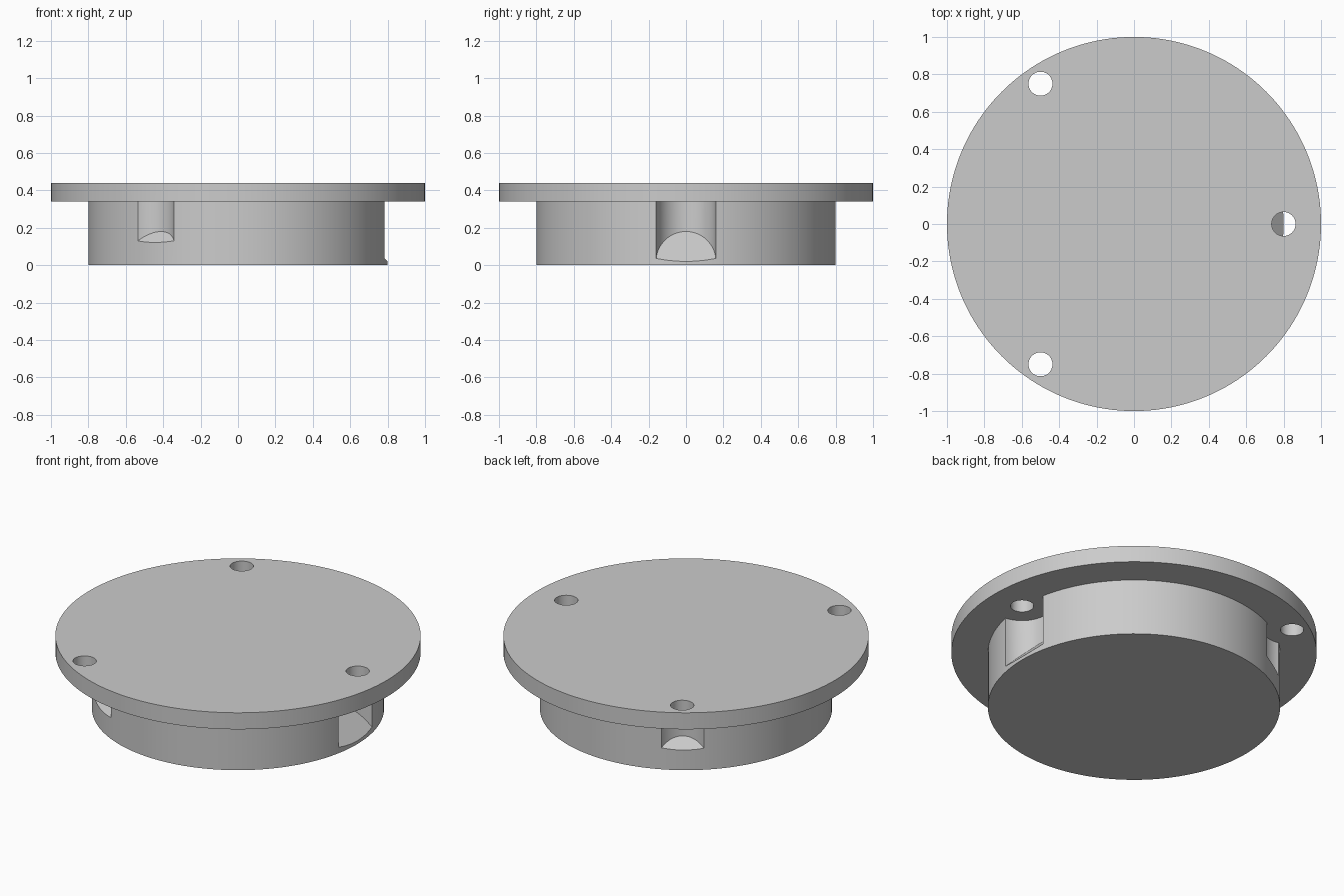
import bpy, bmesh, math

if "Cube" in bpy.data.objects:
    bpy.data.objects.remove(bpy.data.objects["Cube"])

BOSS_R, FLANGE_R = 0.8, 1.0
STEP_Z, TOP_Z = 0.34, 0.44
HOLE_R, POCKET_R = 0.064, 0.16
SPOTS = [(0.8, 0.0), (-0.5, 0.75), (-0.5, -0.75)]

grey = bpy.data.materials.new("light grey")
grey.diffuse_color = (0.6, 0.6, 0.6, 1)
grey.use_nodes = True
grey.node_tree.nodes["Principled BSDF"].inputs["Base Color"].default_value = grey.diffuse_color


def to_object(name, bm):
    bmesh.ops.recalc_face_normals(bm, faces=bm.faces)
    mesh = bpy.data.meshes.new(name)
    bm.to_mesh(mesh)
    bm.free()
    mesh.materials.append(grey)
    obj = bpy.data.objects.new(name, mesh)
    bpy.context.collection.objects.link(obj)
    return obj


def stacked_rings(name, profile, n):
    """Closed solid from rings of (radius, z); z may depend on local x."""
    bm = bmesh.new()
    rings = []
    for r, z in profile:
        ring = []
        for i in range(n):
            a = 2 * math.pi * i / n
            x, y = r * math.cos(a), r * math.sin(a)
            ring.append(bm.verts.new((x, y, z(x) if callable(z) else z)))
        rings.append(ring)
    for lo, hi in zip(rings, rings[1:]):
        for i in range(n):
            j = (i + 1) % n
            bm.faces.new((lo[i], lo[j], hi[j], hi[i]))
    bm.faces.new(rings[0][::-1])
    bm.faces.new(rings[-1])
    return to_object(name, bm)


# Stepped disc: boss below, flange above
cap = stacked_rings("flanged_cap", [(BOSS_R, 0), (BOSS_R, STEP_Z),
                                    (FLANGE_R, STEP_Z), (FLANGE_R, TOP_Z)], 160)

# Side pockets with a 45 degree floor falling outwards, and screw holes
cutters = []
for x, y in SPOTS:
    pocket = stacked_rings("pocket_cutter", [(POCKET_R, lambda lx: 0.02 - lx),
                                             (POCKET_R, STEP_Z)], 64)
    hole = stacked_rings("hole_cutter", [(HOLE_R, 0.3), (HOLE_R, 0.5)], 40)
    for c in (pocket, hole):
        c.location = (x, y, 0)
        c.rotation_euler.z = math.atan2(y, x)
        c.hide_render = True
        cutters.append(c)

bpy.context.view_layer.objects.active = cap
cap.select_set(True)
for c in cutters:
    mod = cap.modifiers.new("cut", 'BOOLEAN')
    mod.operation = 'DIFFERENCE'
    mod.solver = 'EXACT'
    mod.object = c
    bpy.ops.object.modifier_apply(modifier=mod.name)
for c in cutters:
    bpy.data.objects.remove(c)

bpy.ops.object.shade_smooth_by_angle(angle=math.radians(30))
